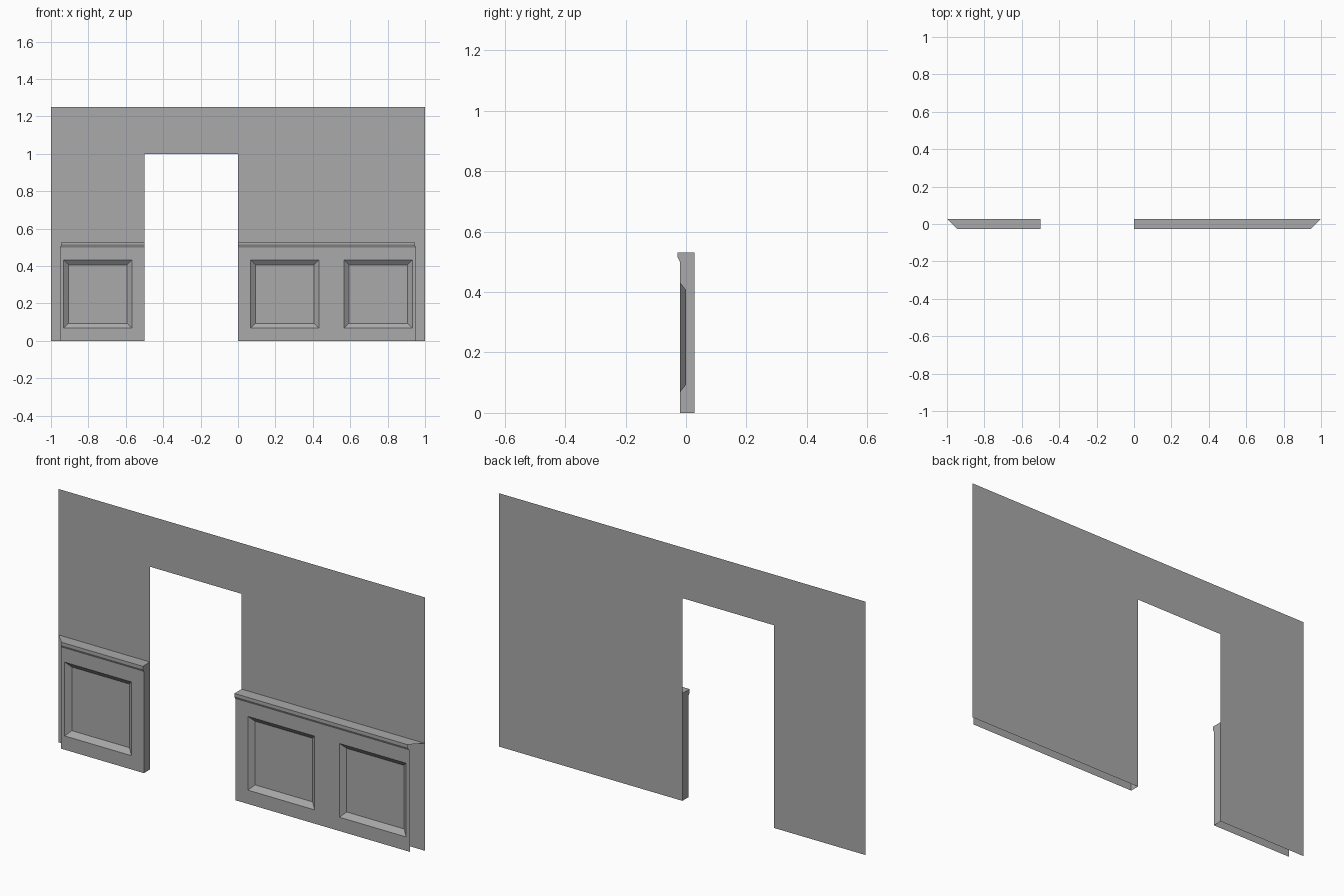
import bpy
import bmesh

cube = bpy.data.objects.get("Cube")
if cube:
    bpy.data.objects.remove(cube, do_unlink=True)

# Single plaster grey
grey = bpy.data.materials.new("plaster_grey")
grey.use_nodes = True
colour = (0.4, 0.4, 0.4, 1)
grey.diffuse_color = colour
grey.node_tree.nodes["Principled BSDF"].inputs["Base Color"].default_value = colour

WALL_Y, PANEL_Y, RECESS_Y, RAIL_Y = 0.028, -0.02, 0.0, -0.028
DOOR_LEFT, DOOR_RIGHT, DOOR_TOP, WALL_TOP = 0.0, -0.5, 1.0, 1.25
RAIL_BOTTOM, RAIL_LIP, RAIL_TOP = 0.5, 0.515, 0.53


def add_object(name, faces):
    """Make a mesh object from a list of point loops."""
    bm = bmesh.new()
    for loop in faces:
        bm.faces.new([bm.verts.new(p) for p in loop])
    bmesh.ops.remove_doubles(bm, verts=bm.verts, dist=0.0001)
    mesh = bpy.data.meshes.new(name)
    bm.to_mesh(mesh)
    bm.free()
    mesh.materials.append(grey)
    obj = bpy.data.objects.new(name, mesh)
    bpy.context.collection.objects.link(obj)
    return obj


def rect(x0, x1, z0, z1, y):
    """Front-facing rectangle."""
    return [(x0, y, z0), (x1, y, z0), (x1, y, z1), (x0, y, z1)]


def ring(outer, inner):
    """Four faces joining two rectangles."""
    return [[outer[i], outer[(i + 1) % 4], inner[(i + 1) % 4], inner[i]]
            for i in range(4)]


def mitre(side, y):
    """Outer end of the panelling, cut at 45 degrees back to the wall."""
    return side * (1 - (WALL_Y - y))


def wainscot(name, side, jamb, centres):
    """Panelling on one side of the doorway, open at its base and outer end."""
    faces = []
    # Sunken panels, one per bay
    for c in centres:
        ends = [c - 0.25, c + 0.25]
        if abs(ends[0]) > 0.99:
            ends[0] = mitre(side, PANEL_Y)
        if abs(ends[1]) > 0.99:
            ends[1] = mitre(side, PANEL_Y)
        bay = rect(*ends, 0, RAIL_BOTTOM, PANEL_Y)
        edge = rect(c - 0.182, c + 0.182, 0.068, 0.432, PANEL_Y)
        field = rect(c - 0.157, c + 0.157, 0.093, 0.407, RECESS_Y)
        faces += ring(bay, edge) + ring(edge, field) + [field]
    # Chair rail
    rail = [(PANEL_Y, RAIL_BOTTOM), (RAIL_Y, RAIL_LIP),
            (RAIL_Y, RAIL_TOP), (WALL_Y, RAIL_TOP)]
    for (ya, za), (yb, zb) in zip(rail, rail[1:]):
        quad = [(jamb, ya, za), (mitre(side, ya), ya, za),
                (mitre(side, yb), yb, zb), (jamb, yb, zb)]
        faces.append(quad if side > 0 else quad[::-1])
    # Door jamb end
    profile = [(WALL_Y, 0), (PANEL_Y, 0)] + rail
    end = [(jamb, y, z) for y, z in profile]
    faces.append(end[::-1] if side > 0 else end)
    return add_object(name, faces)


# Thin wall sheet around the doorway
add_object("wall", [
    rect(-1, DOOR_RIGHT, 0, DOOR_TOP, WALL_Y),
    rect(DOOR_LEFT, 1, 0, DOOR_TOP, WALL_Y),
    [(-1, WALL_Y, DOOR_TOP), (DOOR_RIGHT, WALL_Y, DOOR_TOP),
     (DOOR_LEFT, WALL_Y, DOOR_TOP), (1, WALL_Y, DOOR_TOP),
     (1, WALL_Y, WALL_TOP), (-1, WALL_Y, WALL_TOP)],
])

# Panelling either side of the doorway
wainscot("right_wainscot", -1, DOOR_RIGHT, [-0.75])
wainscot("left_wainscot", 1, DOOR_LEFT, [0.25, 0.75])
